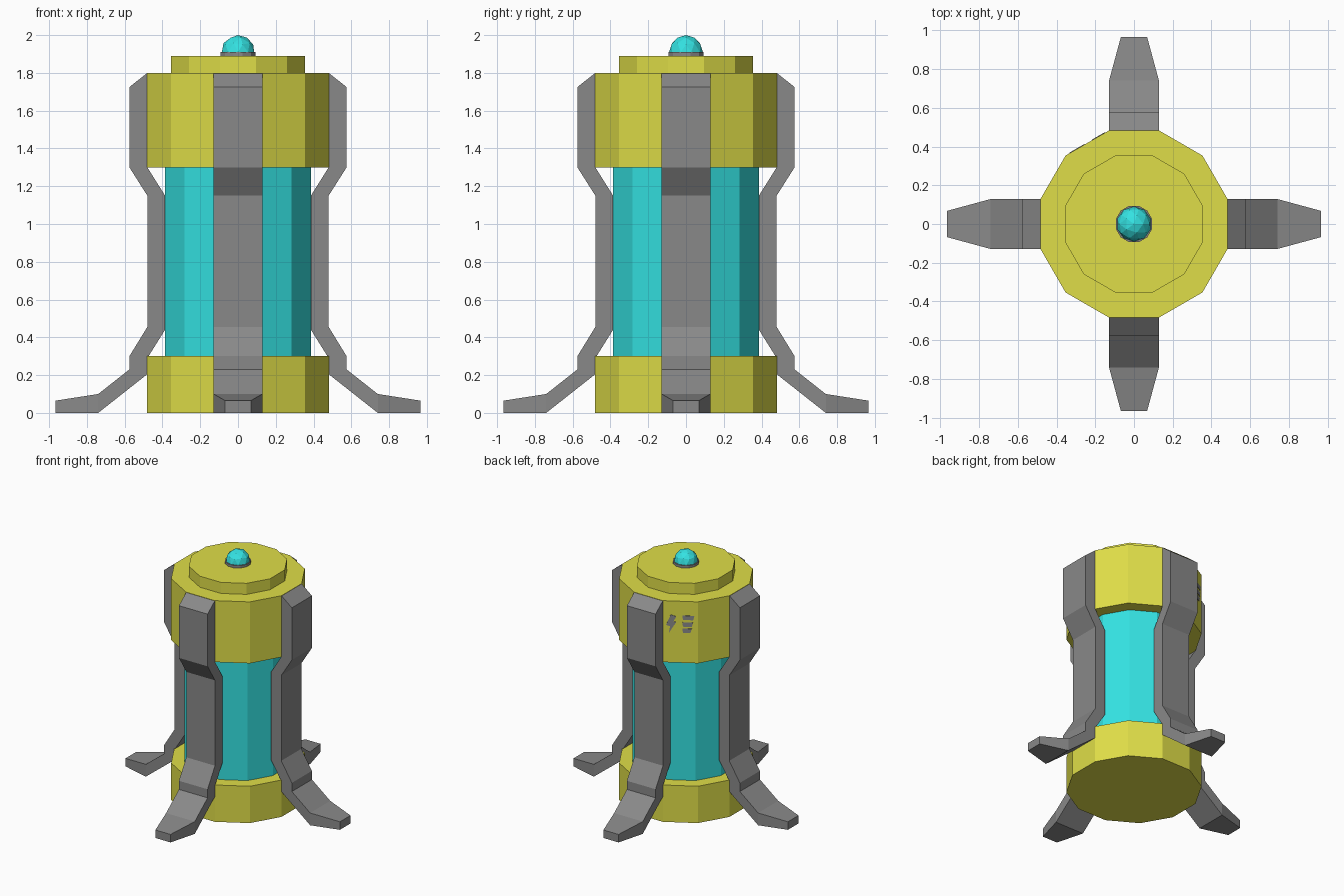
import bpy, bmesh, math
from mathutils import Matrix, Vector

if "Cube" in bpy.data.objects:
    bpy.data.objects.remove(bpy.data.objects["Cube"])


def material(name, rgb):
    m = bpy.data.materials.new(name)
    m.diffuse_color = (*rgb, 1)
    m.use_nodes = True
    m.node_tree.nodes["Principled BSDF"].inputs["Base Color"].default_value = m.diffuse_color
    return m


YELLOW = material("yellow", (0.74, 0.73, 0.065))
TEAL = material("teal", (0.034, 0.76, 0.76))
GREY = material("grey", (0.25, 0.25, 0.25))


def finish(name, bm, mat):
    bmesh.ops.recalc_face_normals(bm, faces=bm.faces[:])
    me = bpy.data.meshes.new(name)
    bm.to_mesh(me)
    bm.free()
    me.materials.append(mat)
    ob = bpy.data.objects.new(name, me)
    bpy.context.collection.objects.link(ob)
    return ob


def prism(name, radius, z0, z1, mat):
    """Twelve-sided drum with a flat facing the front."""
    bm = bmesh.new()
    m = Matrix.Translation((0, 0, (z0 + z1) / 2)) @ Matrix.Rotation(math.radians(15), 4, 'Z')
    bmesh.ops.create_cone(bm, cap_ends=True, segments=12, radius1=radius,
                          radius2=radius, depth=z1 - z0, matrix=m)
    # start angle independent of the primitive: snap a corner to 15 degrees
    v = bm.verts[:][0].co
    off = math.radians(15) - math.atan2(v.y, v.x)
    bmesh.ops.rotate(bm, verts=bm.verts[:], matrix=Matrix.Rotation(off, 3, 'Z'))
    return finish(name, bm, mat)


# Stacked drums of the body
prism("base_drum", 0.5, 0, 0.3, YELLOW)
prism("core_tube", 0.4, 0.3, 1.3, TEAL)
prism("top_drum", 0.5, 1.3, 1.8, YELLOW)
prism("lid", 0.367, 1.8, 1.89, YELLOW)
prism("lamp_ring", 0.097, 1.89, 1.91, GREY)

# Faceted lamp on top
bm = bmesh.new()
bmesh.ops.create_icosphere(bm, subdivisions=2, radius=0.09,
                           matrix=Matrix.Translation((0, 0, 1.91)))
bmesh.ops.bisect_plane(bm, geom=bm.verts[:] + bm.edges[:] + bm.faces[:],
                       plane_co=(0, 0, 1.9), plane_no=(0, 0, 1), clear_inner=True)
finish("lamp", bm, TEAL)

# Legs: stations of outer point, inner point (radius, height) and half width
W = 0.129
STATIONS = [
    ((0.48, 1.80), (0.475, 1.72), W),
    ((0.575, 1.725), (0.48, 1.70), W),
    ((0.575, 1.30), (0.48, 1.30), W),
    ((0.48, 1.15), (0.386, 1.15), W),
    ((0.48, 0.455), (0.386, 0.44), W),
    ((0.575, 0.30), (0.48, 0.29), W),
    ((0.575, 0.23), (0.48, 0.205), W),
    ((0.74, 0.10), (0.74, 0.0), W),
    ((0.965, 0.065), (0.965, 0.0), 0.068),
]


def leg(name, angle):
    bm = bmesh.new()
    rot = Matrix.Rotation(math.radians(angle), 3, 'Z')
    rings = []
    for (ro, zo), (ri, zi), w in STATIONS:
        pts = [(ro, -w, zo), (ro, w, zo), (ri, w, zi), (ri, -w, zi)]
        rings.append([bm.verts.new(rot @ Vector(p)) for p in pts])
    for a, b in zip(rings, rings[1:]):
        for i in range(4):
            j = (i + 1) % 4
            bm.faces.new((a[i], a[j], b[j], b[i]))
    bm.faces.new(rings[0])
    bm.faces.new(rings[-1])
    finish(name, bm, GREY)


for name, angle in (("right_leg", 0), ("back_leg", 90), ("left_leg", 180), ("front_leg", 270)):
    leg(name, angle)

# Painted spark and level bars on one facet of the top drum
SHAPES = {
    "spark_mark": [(-0.07, 0.075), (-0.03, 0.06), (-0.05, 0.02), (-0.03, 0.015),
                   (-0.085, -0.075), (-0.075, -0.02), (-0.105, -0.01)],
    "level_bar_top": [(0.015, 0.07), (0.105, 0.07), (0.095, 0.035), (0.02, 0.035)],
    "level_bar_middle": [(0.015, 0.015), (0.095, 0.015), (0.085, -0.02), (0.02, -0.02)],
    "level_bar_bottom": [(0.015, -0.035), (0.085, -0.035), (0.075, -0.07), (0.02, -0.07)],
}
facet = Matrix.Rotation(math.radians(120), 3, 'Z')
for name, pts in SHAPES.items():
    bm = bmesh.new()
    f = bm.faces.new([bm.verts.new(facet @ Vector((0.482, u, 1.615 + v))) for u, v in pts])
    ext = bmesh.ops.extrude_face_region(bm, geom=[f])
    bmesh.ops.translate(bm, vec=facet @ Vector((0.004, 0, 0)),
                        verts=[g for g in ext["geom"] if isinstance(g, bmesh.types.BMVert)])
    finish(name, bm, GREY)
